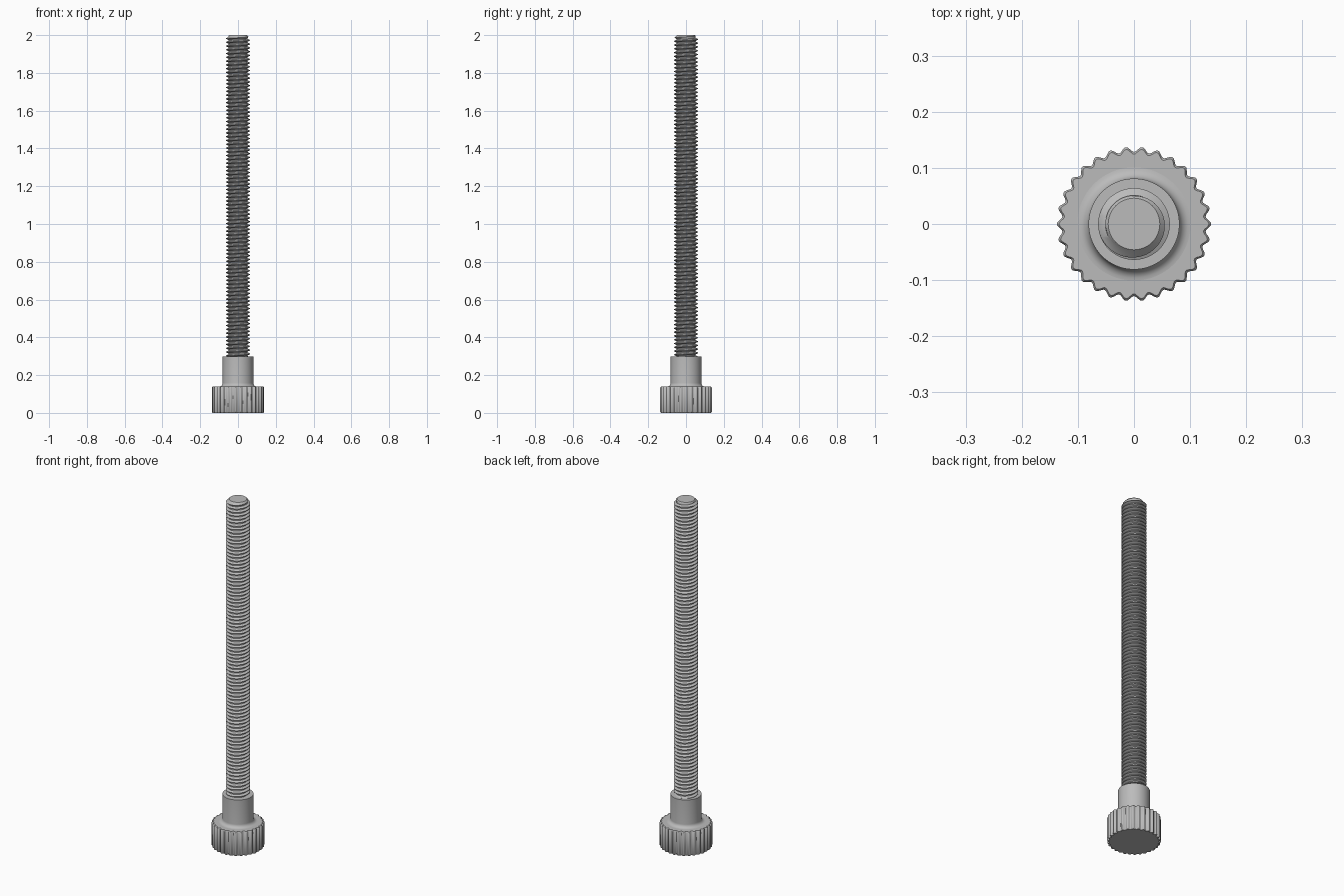
import bpy
import bmesh
from math import cos, sin, pi, tau, radians

cube = bpy.data.objects.get("Cube")
if cube:
    bpy.data.objects.remove(cube, do_unlink=True)

# One plain grey for the whole screw
GREY = (0.5, 0.5, 0.5, 1)
grey = bpy.data.materials.new("light grey")
grey.use_nodes = True
grey.diffuse_color = GREY
grey.node_tree.nodes["Principled BSDF"].inputs["Base Color"].default_value = GREY


def finish(name, bm):
    bmesh.ops.recalc_face_normals(bm, faces=bm.faces)
    mesh = bpy.data.meshes.new(name)
    bm.to_mesh(mesh)
    bm.free()
    mesh.materials.append(grey)
    obj = bpy.data.objects.new(name, mesh)
    bpy.context.collection.objects.link(obj)
    bpy.ops.object.select_all(action="DESELECT")
    obj.select_set(True)
    bpy.context.view_layer.objects.active = obj
    bpy.ops.object.shade_smooth_by_angle(angle=radians(40))


def lathe(name, rows, segs, teeth=0, ripple=0.0):
    """Stack rings of (radius, z), optionally fluted, and cap both ends."""
    bm = bmesh.new()
    rings = []
    for radius, z in rows:
        ring = []
        for i in range(segs):
            a = tau * i / segs
            r = radius + ripple * cos(teeth * a)
            ring.append(bm.verts.new((r * cos(a), r * sin(a), z)))
        rings.append(ring)
    for low, high in zip(rings, rings[1:]):
        for i in range(segs):
            j = (i + 1) % segs
            bm.faces.new((low[i], low[j], high[j], high[i]))
    bm.faces.new(rings[0])
    bm.faces.new(rings[-1])
    finish(name, bm)


# Fluted knob with softened rims
lathe("knob", [(0.129, 0), (0.133, 0.004), (0.133, 0.135), (0.129, 0.139)],
      360, teeth=30, ripple=0.0045)

# Collar flaring into the knob
FILLET = 0.02
flare = [(0.081 + FILLET * (1 - sin(t * pi / 12)), 0.139 + FILLET * (1 - cos(t * pi / 12)))
         for t in range(7)]
lathe("collar", [(0.101, 0.13)] + flare + [(0.081, 0.299)], 96)

# Threaded shaft: a helical strip, its crest trimmed by the end chamfer
PITCH, STEPS, BOTTOM, TOP = 0.02, 48, 0.26, 2.0
ROOT, CREST, TIP = 0.051, 0.064, 0.046
profile = [(0, ROOT), (0.25, ROOT), (0.56, CREST), (0.69, CREST)]
turns = int((TOP - BOTTOM) / PITCH) + 2

bm = bmesh.new()
strip = []
for i in range(turns * STEPS + 1):
    a = tau * (i % STEPS) / STEPS
    section = []
    for offset, radius in profile:
        z = min(TOP, BOTTOM + PITCH * (i / STEPS + offset))
        r = min(radius, TIP + TOP - z)
        section.append(bm.verts.new((r * cos(a), r * sin(a), z)))
    strip.append(section)
for i in range((turns - 1) * STEPS):
    here = strip[i] + [strip[i + STEPS][0]]
    ahead = strip[i + 1] + [strip[i + 1 + STEPS][0]]
    for k in range(len(profile)):
        bm.faces.new((here[k], ahead[k], ahead[k + 1], here[k + 1]))
bmesh.ops.remove_doubles(bm, verts=bm.verts, dist=0.00005)
bmesh.ops.dissolve_degenerate(bm, edges=bm.edges, dist=0.00005)
bmesh.ops.delete(bm, geom=[v for v in bm.verts if not v.link_faces], context="VERTS")
flat = [f for f in bm.faces if all(v.co.z > TOP - 0.00001 for v in f.verts)]
bmesh.ops.delete(bm, geom=flat, context="FACES")
finish("threaded_shaft", bm)

# Flat end of the shaft
lathe("shaft_tip", [(0.04, TOP - 0.02), (TIP, TOP - 0.0005), (TIP, TOP)], STEPS)
